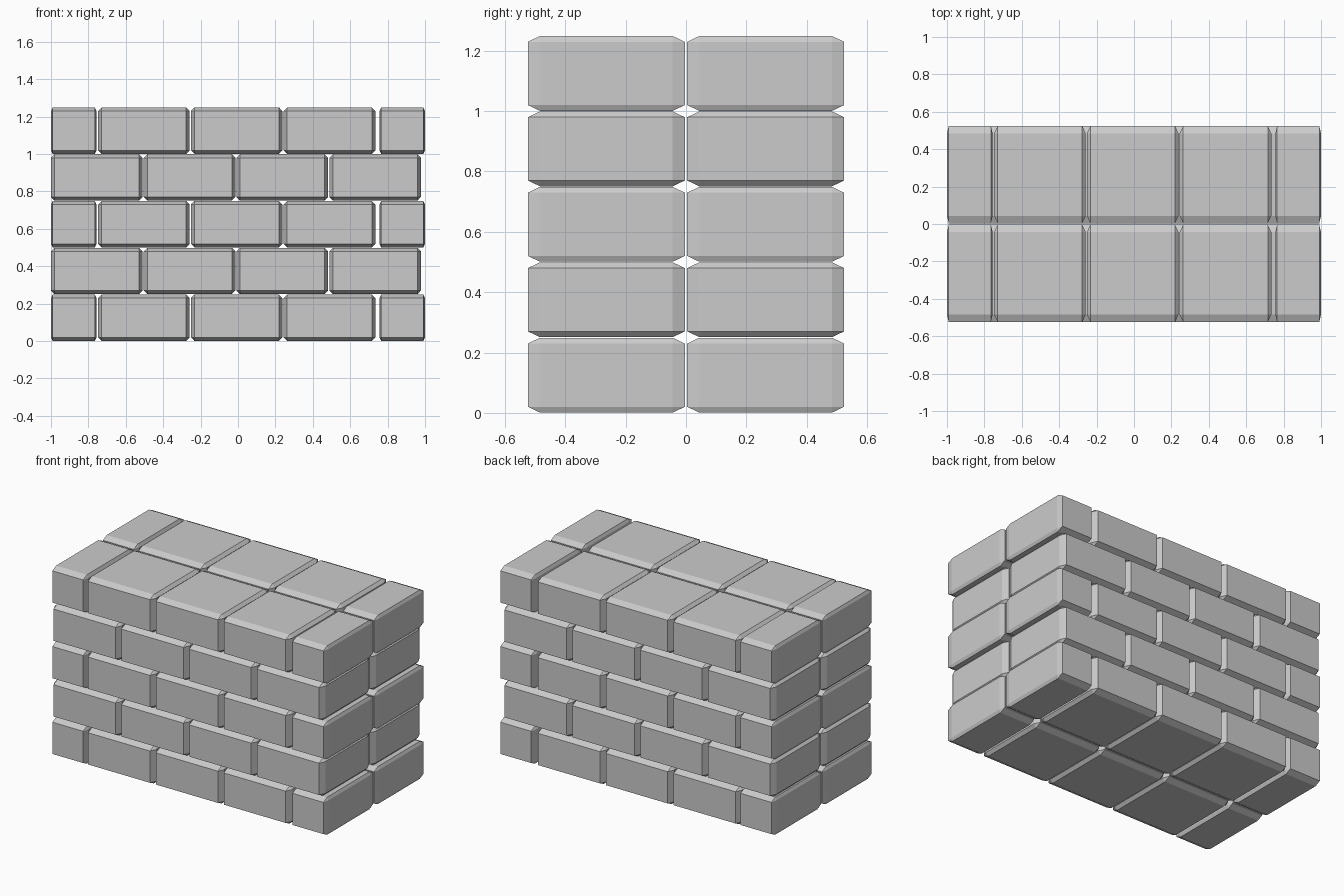
import bpy, bmesh

if "Cube" in bpy.data.objects:
    bpy.data.objects.remove(bpy.data.objects["Cube"])

# Shared brick mesh: a 2:1:1 block with flat chamfers, normalised to a unit cube
bm = bmesh.new()
bmesh.ops.create_cube(bm, size=1)
bmesh.ops.scale(bm, vec=(2, 1, 1), verts=bm.verts)
bmesh.ops.bevel(bm, geom=bm.edges[:], offset=0.077, offset_type='OFFSET',
                segments=1, profile=0.5, affect='EDGES')
bmesh.ops.scale(bm, vec=(0.5, 1, 1), verts=bm.verts)
bmesh.ops.recalc_face_normals(bm, faces=bm.faces)
brick_mesh = bpy.data.meshes.new("brick")
bm.to_mesh(brick_mesh)
bm.free()

PITCH, LENGTH, HALF = 0.496, 0.49, 0.244
DEPTH, HEIGHT, ROW = 0.52, 0.248, 0.25


def brick(name, x0, length, y, row):
    ob = bpy.data.objects.new(name, brick_mesh)
    ob.location = (x0 + length / 2, y, row * ROW + ROW / 2)
    ob.scale = (length, DEPTH, HEIGHT)
    bpy.context.collection.objects.link(ob)


# Two layers of five courses in running bond
for layer, y in (("front", -0.264), ("back", 0.264)):
    for row in range(5):
        if row % 2 == 0:
            # Half bricks close both ends, three whole bricks between
            brick(f"{layer}_half_brick_left", -1, HALF, y, row)
            for i in range(3):
                brick(f"{layer}_brick", -0.748 + i * PITCH, LENGTH, y, row)
            brick(f"{layer}_half_brick_right", 1 - HALF, HALF, y, row)
        else:
            # Four whole bricks
            for i in range(4):
                brick(f"{layer}_brick", -1 + i * PITCH, LENGTH, y, row)
